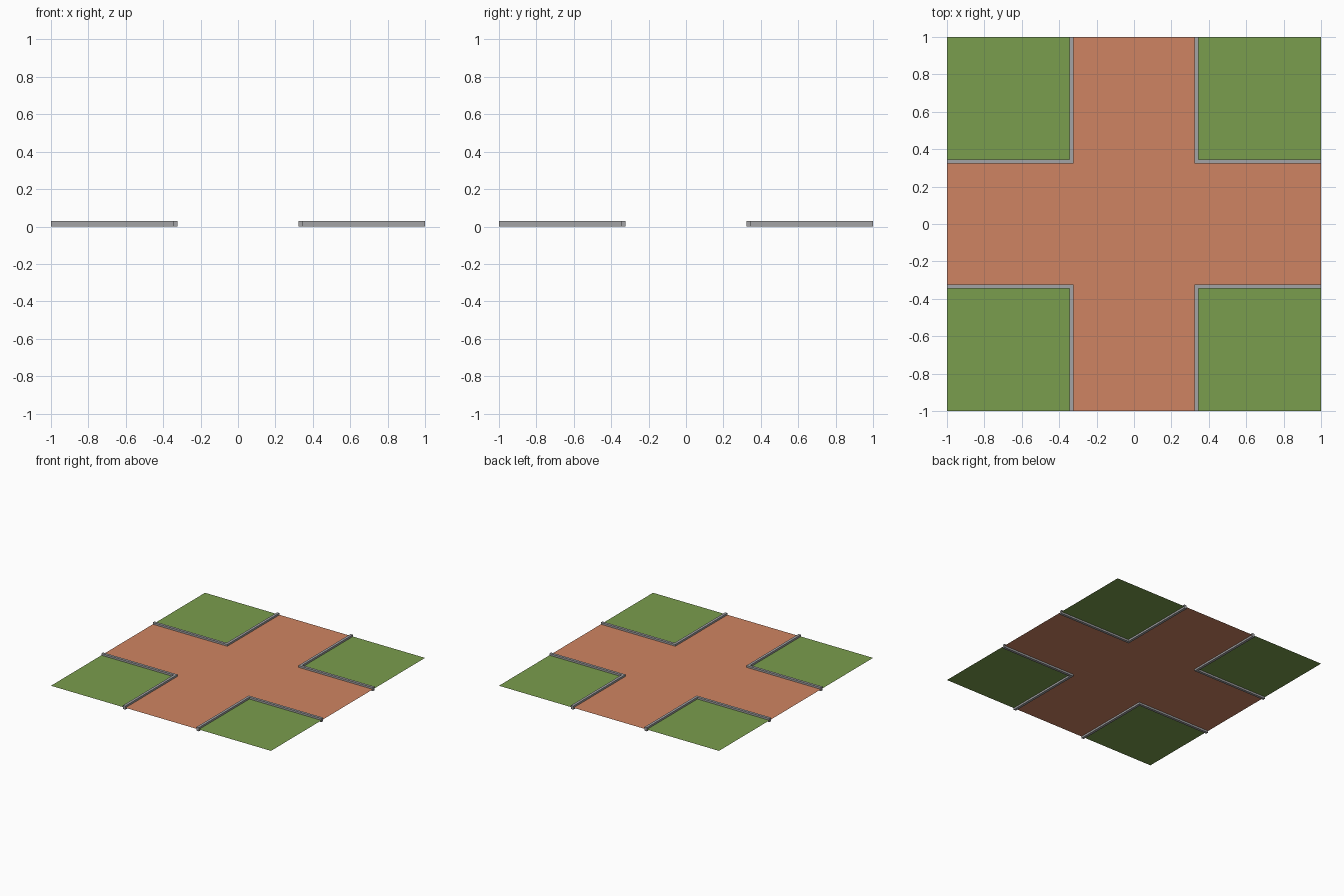
import bpy
import bmesh

if "Cube" in bpy.data.objects:
    bpy.data.objects.remove(bpy.data.objects["Cube"])

HALF = 1.0       # half the tile size
INNER = 0.323    # road-side edge of the curbs
OUTER = 0.344    # lawn-side edge of the curbs
MID = (INNER + OUTER) / 2
HEIGHT = 0.03    # curb height
GROUND = 0.015   # level of the road and lawn sheets


def material(name, rgb):
    """Make a flat material from sRGB values 0-255."""
    linear = [((c / 255 + 0.055) / 1.055) ** 2.4 for c in rgb]
    mat = bpy.data.materials.new(name)
    mat.diffuse_color = (*linear, 1.0)
    mat.use_nodes = True
    mat.node_tree.nodes["Principled BSDF"].inputs["Base Color"].default_value = mat.diffuse_color
    return mat


def flat_shape(name, outline, z, mat, height=0.0):
    """Make a sheet from an outline, or a solid when a height is given."""
    bm = bmesh.new()
    face = bm.faces.new([bm.verts.new((x, y, z)) for x, y in outline])
    face.normal_update()
    if face.normal.z < 0:
        face.normal_flip()
    if height:
        top = bmesh.ops.extrude_face_region(bm, geom=[face], use_keep_orig=True)
        verts = [v for v in top["geom"] if isinstance(v, bmesh.types.BMVert)]
        bmesh.ops.translate(bm, verts=verts, vec=(0, 0, height))
        bmesh.ops.recalc_face_normals(bm, faces=bm.faces)
    mesh = bpy.data.meshes.new(name)
    bm.to_mesh(mesh)
    bm.free()
    mesh.materials.append(mat)
    obj = bpy.data.objects.new(name, mesh)
    bpy.context.collection.objects.link(obj)
    return obj


road_mat = material("terracotta paving", (207, 132, 98))
lawn_mat = material("grass green", (122, 157, 77))
curb_mat = material("curb grey", (164, 164, 166))

# Cross-shaped road, its edges tucked inside the curbs
arm = [(HALF, -MID), (HALF, MID), (MID, MID)]
cross = []
for turn in range(4):
    cross += arm
    arm = [(-y, x) for x, y in arm]
flat_shape("crossroad", cross, GROUND, road_mat)

# One lawn and one L-shaped curb in each corner
lawn = [(MID, MID), (HALF, MID), (HALF, HALF), (MID, HALF)]
curb = [(INNER, INNER), (HALF, INNER), (HALF, OUTER),
        (OUTER, OUTER), (OUTER, HALF), (INNER, HALF)]
for side, sx in (("right", 1), ("left", -1)):
    for end, sy in (("back", 1), ("front", -1)):
        place = f"{end}_{side}"
        flat_shape(f"lawn_{place}", [(x * sx, y * sy) for x, y in lawn],
                   GROUND, lawn_mat)
        flat_shape(f"curb_{place}", [(x * sx, y * sy) for x, y in curb],
                   0.0, curb_mat, HEIGHT)
